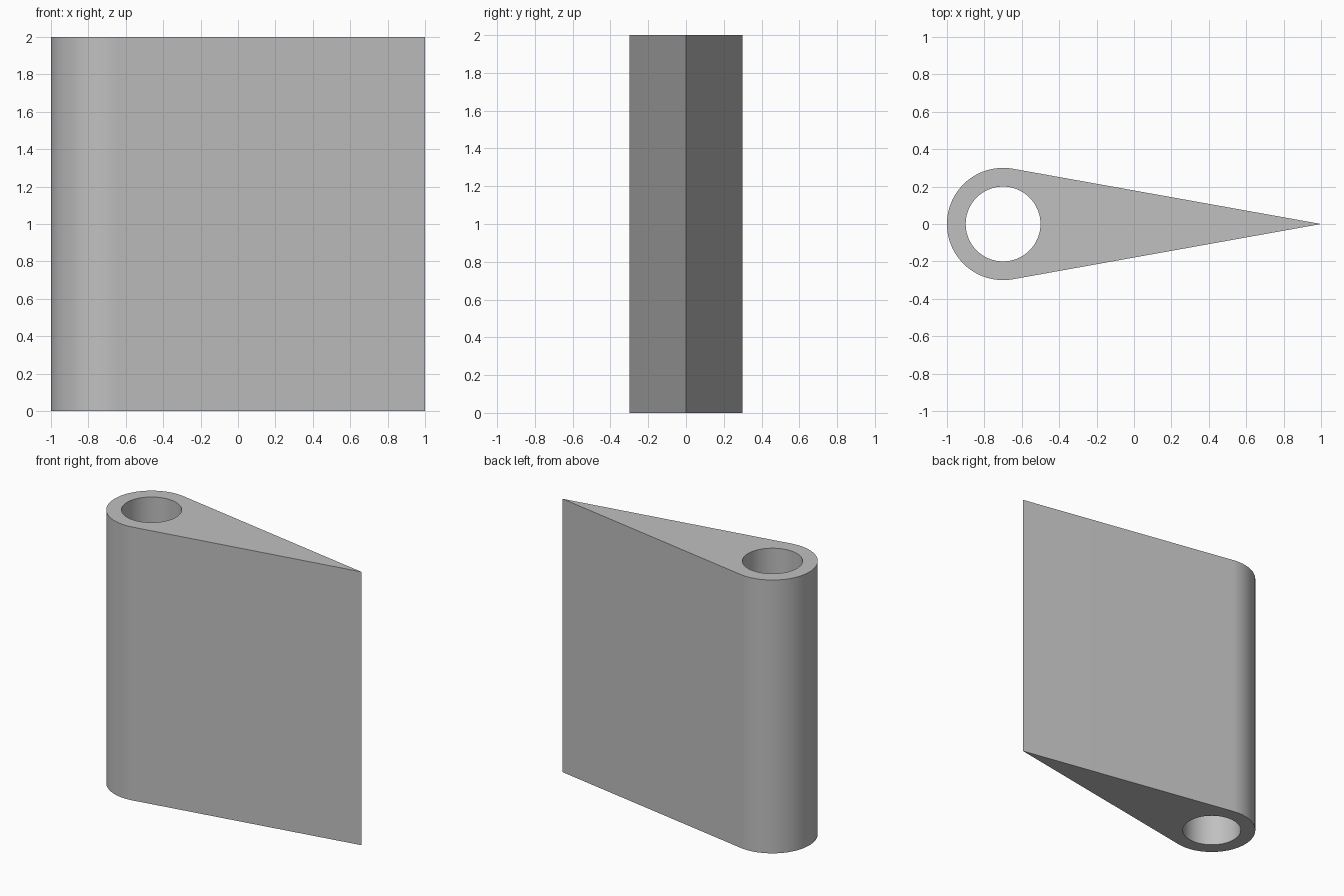
import bpy
import bmesh
from math import acos, cos, sin, pi, radians

cube = bpy.data.objects.get("Cube")
if cube:
    bpy.data.objects.remove(cube, do_unlink=True)

HEIGHT = 2.0
CENTRE_X = -0.7
OUTER_R = 0.3
HOLE_R = 0.2
TIP_X = 1.0
SEGMENTS = 64

# Plain grey material
grey = bpy.data.materials.new("plain grey")
grey.use_nodes = True
colour = (0.53, 0.53, 0.53, 1.0)
grey.diffuse_color = colour
grey.node_tree.nodes["Principled BSDF"].inputs["Base Color"].default_value = colour


def arc(radius, start, end, count):
    """Points on an arc about the bore axis."""
    angles = [start + (end - start) * i / count for i in range(count + 1)]
    return [(CENTRE_X + radius * cos(a), radius * sin(a), 0) for a in angles]


def add_loop(bm, points):
    verts = [bm.verts.new(p) for p in points]
    return [bm.edges.new((v, verts[i - 1])) for i, v in enumerate(verts)]


# Teardrop outline: round nose with straight tangents to a sharp edge
tangent = acos(OUTER_R / (TIP_X - CENTRE_X))
outline = arc(OUTER_R, tangent, 2 * pi - tangent, SEGMENTS) + [(TIP_X, 0, 0)]
bore = arc(HOLE_R, 0, 2 * pi, SEGMENTS)[:-1]

# Fill between outline and bore, then extrude upwards
bm = bmesh.new()
edges = add_loop(bm, outline) + add_loop(bm, bore)
bmesh.ops.triangle_fill(bm, edges=edges, use_beauty=True)
extruded = bmesh.ops.extrude_face_region(bm, geom=bm.faces[:], use_keep_orig=True)
top = [g for g in extruded["geom"] if isinstance(g, bmesh.types.BMVert)]
bmesh.ops.translate(bm, verts=top, vec=(0, 0, HEIGHT))
bmesh.ops.recalc_face_normals(bm, faces=bm.faces[:])

mesh = bpy.data.meshes.new("teardrop_blade")
bm.to_mesh(mesh)
bm.free()
mesh.materials.append(grey)
blade = bpy.data.objects.new("teardrop_blade", mesh)
bpy.context.collection.objects.link(blade)

# Smooth nose and bore, sharp rims and tip
bpy.ops.object.select_all(action="DESELECT")
blade.select_set(True)
bpy.context.view_layer.objects.active = blade
bpy.ops.object.shade_smooth_by_angle(angle=radians(30))
